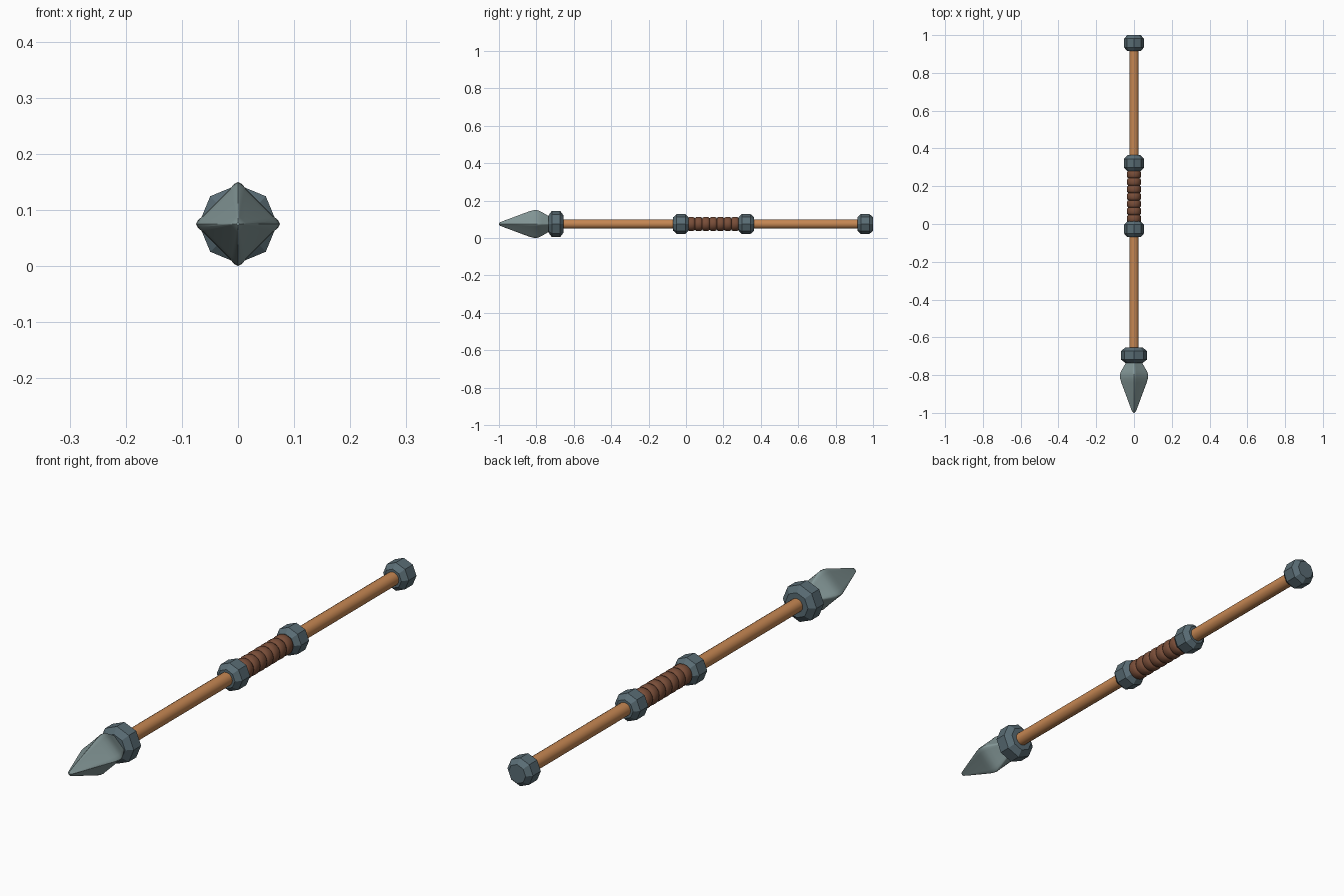
import bpy, bmesh, math

if "Cube" in bpy.data.objects:
    bpy.data.objects.remove(bpy.data.objects["Cube"])

AXIS_Z = 0.075


def material(name, rgb):
    m = bpy.data.materials.new(name)
    m.diffuse_color = (*rgb, 1)
    m.use_nodes = True
    m.node_tree.nodes["Principled BSDF"].inputs["Base Color"].default_value = m.diffuse_color
    return m


WOOD = material("warm wood", (0.56, 0.24, 0.085))
LEATHER = material("brown leather", (0.19, 0.075, 0.04))
IRON = material("dark iron", (0.10, 0.15, 0.175))
STEEL = material("pale steel", (0.23, 0.31, 0.31))


def loft(name, profile, section, mat, smooth):
    """Sweep a unit cross-section along y; profile is (y, radius) pairs."""
    bm = bmesh.new()
    rings = [[bm.verts.new((r * u, y, AXIS_Z + r * v)) for u, v in section]
             for y, r in profile]
    n = len(section)
    for a, b in zip(rings, rings[1:]):
        for i in range(n):
            j = (i + 1) % n
            bm.faces.new((a[i], a[j], b[j], b[i]))
    bm.faces.new(rings[0])
    bm.faces.new(rings[-1])
    bmesh.ops.recalc_face_normals(bm, faces=bm.faces)
    me = bpy.data.meshes.new(name)
    bm.to_mesh(me)
    bm.free()
    me.materials.append(mat)
    ob = bpy.data.objects.new(name, me)
    bpy.context.collection.objects.link(ob)
    bpy.ops.object.select_all(action='DESELECT')
    ob.select_set(True)
    bpy.context.view_layer.objects.active = ob
    bpy.ops.object.shade_smooth_by_angle(angle=math.radians(smooth))
    return ob


def circle(n):
    return [(math.cos(math.tau * i / n), math.sin(math.tau * i / n)) for i in range(n)]


# Wooden shaft
loft("shaft", [(-0.70, 0.025), (0.95, 0.025)], circle(16), WOOD, 40)

# Octagonal collars with chamfered ends
for name, y, half, r in (("head_collar", -0.695, 0.04, 0.07),
                         ("grip_collar_front", -0.027, 0.042, 0.053),
                         ("grip_collar_back", 0.322, 0.042, 0.053),
                         ("butt_cap", 0.958, 0.042, 0.053)):
    loft(name, [(y - half, r * 0.67), (y - half * 0.55, r),
                (y + half * 0.55, r), (y + half, r * 0.67)], circle(8), IRON, 25)

# Leather grip made of rounded wraps
START, STEP = 0.009, 0.0389
for k in range(7):
    y = START + STEP * (k + 0.5)
    loft(f"grip_wrap_{k + 1}",
         [(y - 0.021, 0.026), (y - 0.017, 0.034), (y - 0.009, 0.038),
          (y + 0.009, 0.038), (y + 0.017, 0.034), (y + 0.021, 0.026)],
         circle(16), LEATHER, 40)

# Four-ridged spear head with softened ridges
ridge = []
for q in range(4):
    c, s = math.cos(q * math.pi / 2), math.sin(q * math.pi / 2)
    for u, v in ((0.86, -0.17), (0.96, -0.08), (1, 0), (0.96, 0.08), (0.86, 0.17)):
        ridge.append((c * u - s * v, s * u + c * v))
loft("spear_head", [(-1.0, 0.003), (-0.994, 0.009), (-0.98, 0.015), (-0.84, 0.067),
                    (-0.82, 0.073), (-0.803, 0.075), (-0.787, 0.072),
                    (-0.77, 0.063), (-0.72, 0.034)], ridge, STEEL, 50)
